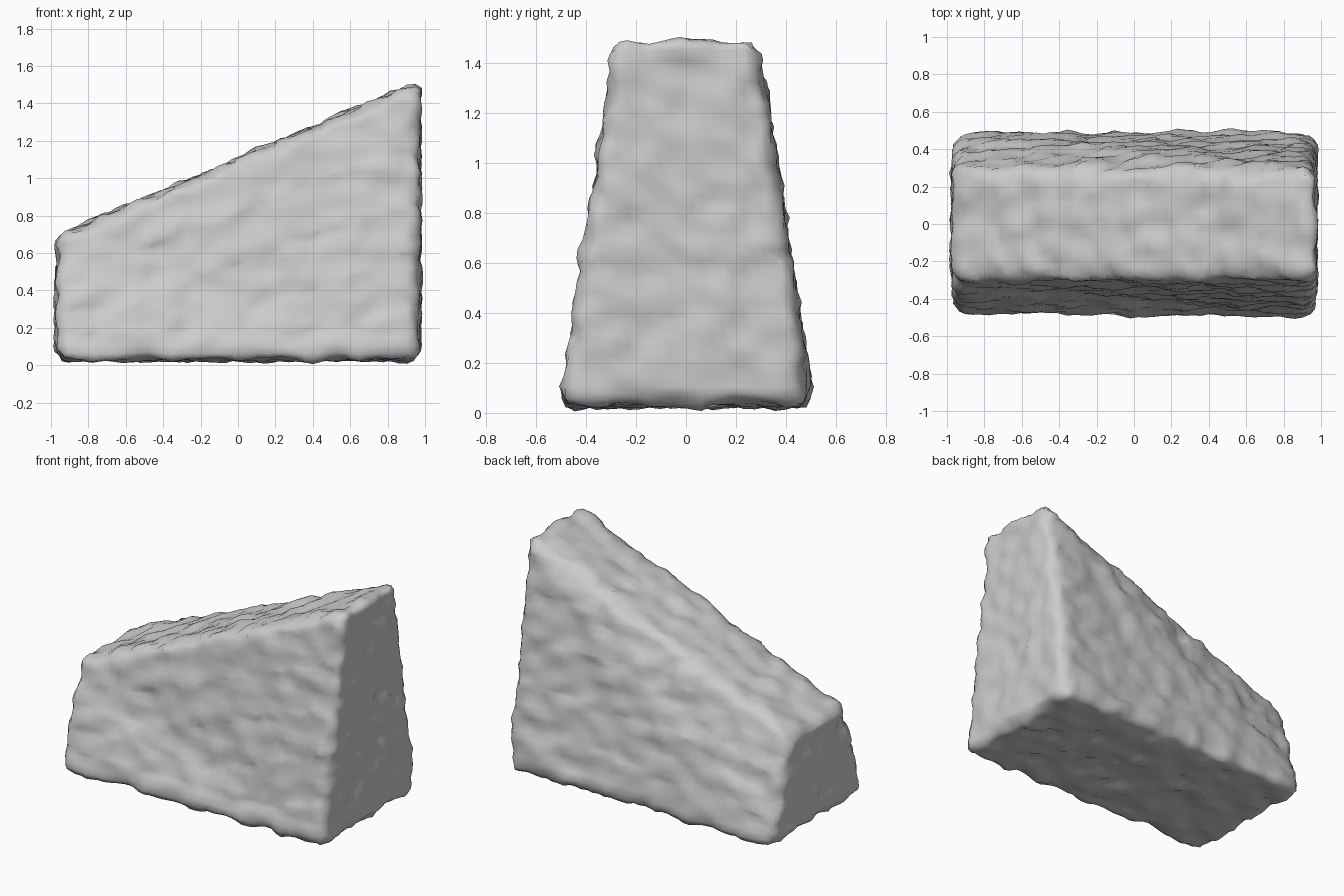
import bpy, bmesh
from mathutils import Vector, noise

if "Cube" in bpy.data.objects:
    bpy.data.objects.remove(bpy.data.objects["Cube"])

# Wedge block: sloping top of constant width, sides leaning inward
bm = bmesh.new()
bmesh.ops.create_cube(bm, size=2)
for v in bm.verts:
    sx, sy, top = v.co.x, v.co.y, v.co.z > 0
    if top:
        v.co = Vector((sx * 0.97, sy * 0.29, 1.515 if sx > 0 else 0.69))
    else:
        v.co = Vector((sx * 0.97, sy * 0.505, 0.03))

# Worn, rounded edges
bmesh.ops.bevel(bm, geom=bm.edges[:], offset=0.05, segments=2,
                profile=0.5, affect='EDGES')
mesh = bpy.data.meshes.new("wedge_stone")
bm.to_mesh(mesh)
bm.free()
stone = bpy.data.objects.new("wedge_stone", mesh)
bpy.context.collection.objects.link(stone)

# Even mesh density for the rough surface
remesh = stone.modifiers.new("even_faces", 'REMESH')
remesh.mode = 'VOXEL'
remesh.voxel_size = 0.042
dense = bpy.data.meshes.new_from_object(
    stone.evaluated_get(bpy.context.evaluated_depsgraph_get()))
stone.modifiers.clear()
stone.data = dense
dense.name = "wedge_stone_rough"

# Chiselled bumps, stretched along x so they form rough courses
bm = bmesh.new()
bm.from_mesh(dense)
bm.normal_update()
moves = []
for v in bm.verts:
    p = v.co
    n = noise.noise(Vector((p.x * 6, p.y * 9, p.z * 10)))
    n += 0.6 * noise.noise(Vector((p.x * 15 + 7, p.y * 17, p.z * 19)))
    moves.append(v.normal * n * 0.024)
for v, d in zip(bm.verts, moves):
    v.co += d
    v.co.x = max(-0.99, min(0.99, v.co.x))
    v.co.z = max(0.005, v.co.z)
for f in bm.faces:
    f.smooth = True
bm.to_mesh(dense)
bm.free()
